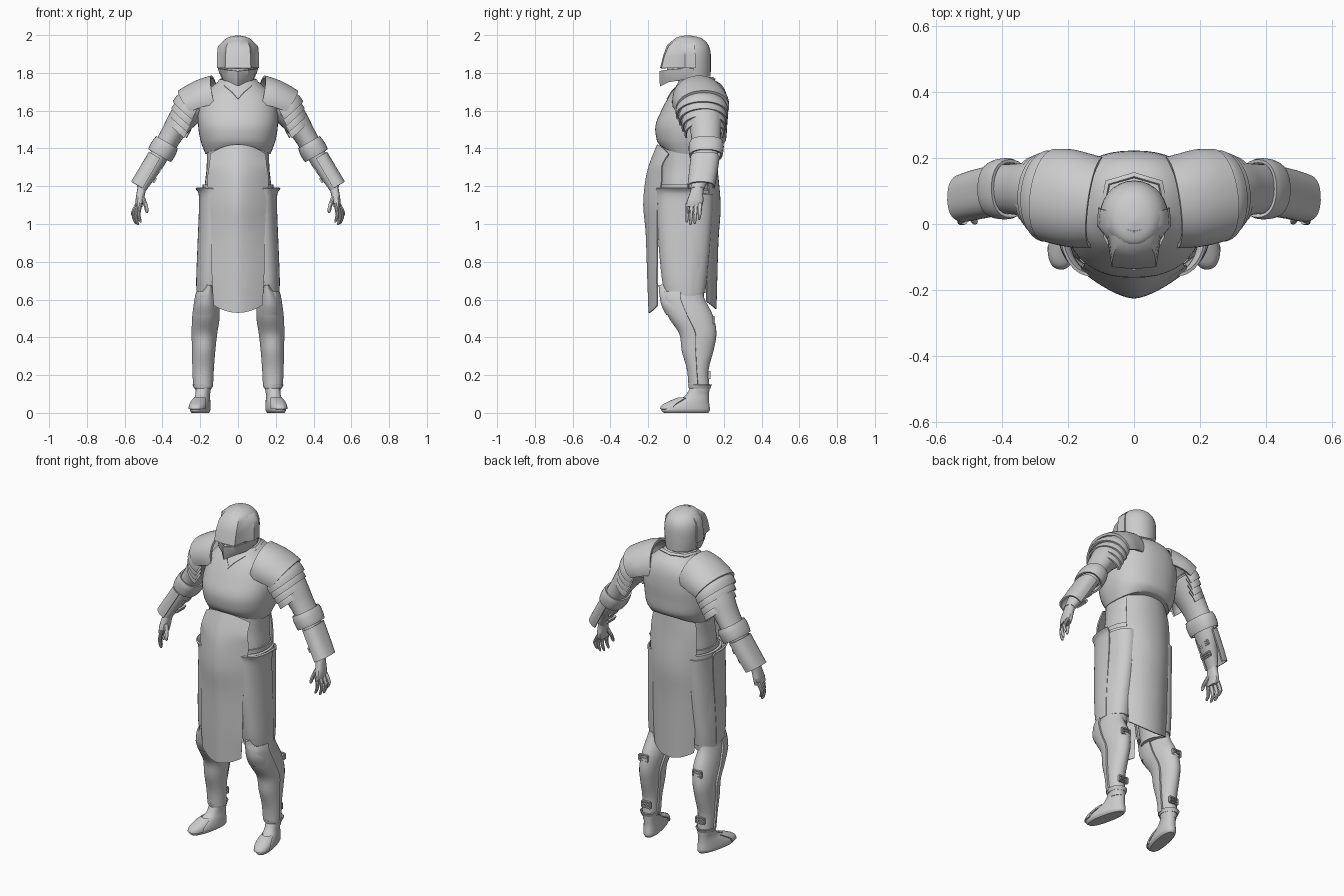
import bpy, bmesh, math
from mathutils import Vector, Matrix


def spline(rows, t):
    """Catmull-Rom point at parameter t through equal-length tuples."""
    i = min(int(t), len(rows) - 2)
    f = t - i
    p = [rows[max(0, min(len(rows) - 1, i + k))] for k in (-1, 0, 1, 2)]
    return [0.5 * (2 * b + (c - a) * f + (2 * a - 5 * b + 4 * c - d) * f * f
            + (3 * b - a - 3 * c + d) * f ** 3) for a, b, c, d in zip(*p)]


def dense(rows, sub):
    return [spline(rows, i / sub) for i in range((len(rows) - 1) * sub + 1)]


def finish(name, bm, thick=0, mirror=False, angle=35):
    bmesh.ops.recalc_face_normals(bm, faces=bm.faces[:])
    me = bpy.data.meshes.new(name)
    bm.to_mesh(me)
    bm.free()
    ob = bpy.data.objects.new(name, me)
    bpy.context.collection.objects.link(ob)
    if mirror:
        ob.modifiers.new("mirror", 'MIRROR')
    if thick:
        m = ob.modifiers.new("solid", 'SOLIDIFY')
        m.thickness, m.offset = thick, 0
    bpy.ops.object.select_all(action='DESELECT')
    ob.select_set(True)
    bpy.context.view_layer.objects.active = ob
    bpy.ops.object.convert(target='MESH')
    bpy.ops.object.shade_smooth_by_angle(angle=math.radians(angle))
    return ob


def grid(bm, rows, closed=False, cap=False):
    vs = [[bm.verts.new(p) for p in r] for r in rows]
    n = len(rows[0])
    for a, b in zip(vs, vs[1:]):
        for j in range(n if closed else n - 1):
            k = (j + 1) % n
            bm.faces.new((a[j], a[k], b[k], b[j]))
    if cap:
        bm.faces.new(vs[0])
        bm.faces.new(vs[-1])


def loft(name, rings, n=28, arc=None, thick=0, mirror=True, sub=4, p=2.0, arch=0, yaw=None):
    """Rings are x, y, z, radius across, radius in depth, tilt about y (degrees)."""
    rows = []
    for ri, (x, y, z, ru, rv, tilt) in enumerate(dense([tuple(r) + (0,) * (6 - len(r)) for r in rings], sub)):
        t = math.radians(tilt)
        row = []
        for j in range(n if not arc else n + 1):
            a = math.tau * j / n if not arc else math.radians(arc[0] + (arc[1] - arc[0]) * j / n)
            c, s = math.cos(a), math.sin(a)
            u = ru * math.copysign(abs(c) ** (2 / p), c)
            v = rv * math.copysign(abs(s) ** (2 / p), s)
            lift = arch * s * s * max(0, 1 - ri / sub)
            row.append(Vector((x + u * math.cos(t), y + v, z + u * math.sin(t) + lift)))
        rows.append(row)
    bm = bmesh.new()
    grid(bm, rows, not arc, not arc and not thick)
    if yaw:
        bmesh.ops.rotate(bm, verts=bm.verts[:], cent=yaw[:3], matrix=Matrix.Rotation(math.radians(yaw[3]), 3, 'Z'))
    return finish(name, bm, thick, mirror)


def half_sheet(name, rows, thick=0.008, angle=25):
    """Rows of points from the middle outwards, mirrored across x."""
    bm = bmesh.new()
    grid(bm, rows)
    return finish(name, bm, thick, True, angle)


def box_ring(name, loc, rot, size):
    """Small buckle frame."""
    bm = bmesh.new()
    w, d, h, t = *size, 0.007
    for cx, cz, sx, sz in ((0, h / 2, w, t), (0, -h / 2, w, t), (w / 2, 0, t, h), (-w / 2, 0, t, h), (0, 0, w, t)):
        M = Matrix.Translation((cx, 0, cz)) @ Matrix.Diagonal((sx, d, sz, 1))
        bmesh.ops.create_cube(bm, size=1, matrix=M)
    M = Matrix.Translation(loc) @ Matrix.Rotation(rot[1], 4, 'Y') @ Matrix.Rotation(rot[0], 4, 'Z')
    bmesh.ops.transform(bm, matrix=M, verts=bm.verts[:])
    finish(name, bm, 0, True)


# Helmet: skull, visor, chin guard, inner head
loft("helmet_skull", [(0, .03, 1.78, .092, .1), (0, .03, 1.84, .1, .102), (0, .03, 1.91, .101, .1),
     (0, .022, 1.955, .088, .092), (0, .012, 1.986, .056, .064), (0, .008, 1.999, .004, .005)], mirror=False)
half_sheet("helmet_visor", [
    [(0, -.134, 1.825), (.066, -.128, 1.825), (.078, -.045, 1.825), (.109, -.005, 1.825), (.106, .05, 1.825)],
    [(0, -.118, 1.89), (.064, -.112, 1.89), (.078, -.04, 1.89), (.109, -.005, 1.89), (.106, .05, 1.89)],
    [(0, -.098, 1.945), (.06, -.09, 1.94), (.076, -.03, 1.945), (.104, -.003, 1.94), (.1, .045, 1.94)],
    [(0, -.062, 1.975), (.045, -.054, 1.97), (.06, -.02, 1.971), (.078, 0, 1.965), (.077, .04, 1.965)],
    [(0, -.02, 1.994), (.02, -.016, 1.992), (.03, 0, 1.989), (.035, .01, 1.988), (.035, .03, 1.986)]], .006, 38)
half_sheet("helmet_chin_guard", [
    [(0, -.137, 1.81), (.05, -.114, 1.815), (.088, -.04, 1.822), (.103, .04, 1.825)],
    [(0, -.137, 1.77), (.048, -.107, 1.782), (.086, -.035, 1.793), (.096, .04, 1.8)],
    [(0, -.134, 1.73), (.042, -.09, 1.752), (.074, -.03, 1.762), (.082, .03, 1.775)]])
loft("head_and_neck", [(0, .04, 1.7, .075, .08), (0, .03, 1.77, .07, .075), (0, .0, 1.81, .078, .1),
     (0, .0, 1.86, .075, .09)], mirror=False)

# Breastplate, collar and waist
loft("breastplate", [(0, .025, 1.37, .172, .155), (0, .028, 1.44, .198, .182), (0, .028, 1.52, .211, .19),
     (0, .046, 1.6, .21, .177), (0, .064, 1.68, .185, .152), (0, .07, 1.735, .13, .12),
     (0, .055, 1.765, .09, .09)], n=44, mirror=False, p=2.3, arch=.04)
half_sheet("collar", [
    [(0, -.1, 1.66), (.03, -.08, 1.695), (.07, -.045, 1.728), (.103, .03, 1.755), (.085, .13, 1.765), (0, .155, 1.765)],
    [(0, -.09, 1.675), (.022, -.072, 1.706), (.058, -.036, 1.738), (.094, .03, 1.765), (.075, .12, 1.775), (0, .142, 1.775)]], .007, 50)
loft("waist", [(0, .01, 1.0, .15, .11), (0, .005, 1.12, .17, .14), (0, .005, 1.2, .176, .145),
     (0, .01, 1.3, .166, .14), (0, .015, 1.42, .165, .14)], n=36, mirror=False, p=2.4)
loft("belt", [(0, .005, 1.185, .183, .15), (0, .005, 1.21, .183, .15)], n=36, mirror=False, sub=1, p=2.4, thick=.008)


# Front and back tabards: z, y, half width, edge depth
def tabard(name, profile, sign, power):
    rows = []
    prof = dense(profile, 4)
    for i, (z, y, w, e) in enumerate(prof):
        top = max(0, 1 - i / 5)
        end = max(0, 1 - (len(prof) - 1 - i) / 4)
        rows.append([(w * k / 8, sign * (y - e * (k / 8) ** power),
                      z + (-.05 * top + .04 * end) * (k / 8) ** 2) for k in range(9)])
    half_sheet(name, rows, .007)


tabard("front_tabard", [(1.42, .15, .145, .06), (1.32, .19, .15, .065), (1.23, .212, .16, .085), (1.1, .223, .148, .075),
       (.95, .21, .14, .06), (.72, .202, .137, .05), (.53, .195, .127, .045)], -1, 1.55)
tabard("back_tabard", [(1.42, .155, .14, .05), (1.3, .163, .15, .05), (1.1, .18, .15, .06),
       (.9, .168, .145, .055), (.55, .158, .13, .05)], 1, 2.2)

# Pauldrons: main plate plus overlapping lames
loft("pauldron_main", [(.112, .077, 1.658, .124, .132, 78), (.16, .077, 1.65, .118, .138, 70),
     (.207, .08, 1.634, .112, .14, 62), (.252, .08, 1.614, .106, .135, 55)],
     arc=(-102, 102), thick=.014, p=2.1, yaw=(.2, .08, 1.6, 8))
for k in range(4):
    x, z, y = .258 + .013 * k, 1.59 - .034 * k, .084 + .004 * k
    ru, rv = .103 - .005 * k, .134 - .0105 * k
    loft(f"pauldron_lame_{k + 1}", [(x - .03, y, z + .045, ru - .016, rv - .014, 46), (x - .01, y, z + .015, ru - .001, rv - .001, 44),
         (x + .006, y, z - .012, ru, rv, 42)], arc=(-110, 110), thick=.01, sub=3, yaw=(.25, .08, 1.6, 4))

# Arms: sleeve, elbow cuff, forearm guard
loft("upper_arm", [(.4, .107, 1.39, .056, .074, 30), (.35, .105, 1.475, .06, .079, 33), (.3, .1, 1.55, .072, .09, 36),
     (.23, .09, 1.63, .085, .105, 45)])
loft("forearm", [(.512, .06, 1.185, .026, .036, 28), (.485, .075, 1.24, .036, .046, 30), (.44, .095, 1.32, .047, .062, 30),
     (.39, .107, 1.41, .05, .07, 31)])
loft("elbow_cuff", [(.415, .105, 1.362, .064, .082, 30), (.405, .106, 1.38, .067, .086, 30), (.388, .107, 1.41, .066, .088, 30),
     (.376, .108, 1.432, .061, .083, 30)], thick=.01, p=2.3)
loft("forearm_guard", [(.515, .079, 1.195, .054, .067, 30), (.479, .089, 1.257, .053, .07, 30), (.423, .101, 1.353, .052, .072, 30)],
     arc=(-98, 98), thick=.01, p=2.6)
for i, (x, y, z) in enumerate(((.415, .1, 1.285), (.443, .085, 1.23))):
    box_ring(f"forearm_buckle_{i}", (x - .002, y, z), (math.pi / 2, math.radians(-30)), (.07, .01, .022))

# Hands
loft("palm", [(.524, .042, 1.09, .017, .042, 12), (.522, .048, 1.12, .021, .044, 15), (.515, .055, 1.16, .023, .036, 22),
     (.508, .062, 1.195, .024, .033, 28)], n=16, p=2.5)
for i, (x, y, z) in enumerate(((.518, .004, 1.008), (.533, .024, .995), (.544, .046, 1.0), (.549, .07, 1.022))):
    yb = .01 + .022 * i
    loft(f"finger_{i + 1}", [(x - .004, y, z, .004, .004), (x, y, z + .01, .008, .008), (x + .008, (y + yb) / 2, (z + 1.1) / 2, .01, .01),
         (.516 + .005 * i, yb, 1.11, .012, .012)], n=10, sub=3)
loft("thumb", [(.482, .006, 1.058, .004, .004), (.483, .007, 1.068, .009, .009), (.489, .016, 1.1, .011, .011),
     (.508, .034, 1.145, .014, .016)], n=10, sub=3)

# Legs: thigh, outer thigh plates
thigh = [(.15, .0, .6, .066, .092), (.15, -.002, .68, .069, .103), (.138, .0, .82, .078, .12),
         (.12, .0, 1.0, .086, .132), (.108, .0, 1.18, .09, .138)]
loft("thigh", thigh)
outer = [(.147, -.002, .635, .068, .106), (.145, -.005, .72, .071, .119), (.134, -.005, .9, .075, .136),
         (.124, -.003, 1.08, .078, .147), (.124, -.002, 1.16, .08, .148), (.126, -.002, 1.19, .096, .152)]
loft("thigh_front_plate", outer, arc=(-150, 12), thick=.01, p=2.2)
loft("thigh_back_plate", [(x, y, z, ru - .004, rv - .006) for x, y, z, ru, rv in outer[:5]],
     arc=(5, 120), thick=.008, p=2.2)

# Lower legs: calf, greave shell, pointed knee guard
calf = [(.185, .072, .1, .037, .05), (.185, .073, .14, .043, .051), (.185, .067, .23, .047, .053),
        (.182, .066, .33, .052, .08), (.178, .067, .42, .058, .094), (.17, .03, .51, .063, .115),
        (.167, -.008, .6, .054, .108), (.162, -.01, .64, .05, .1)]
loft("calf", calf)
loft("greave", [(x, y, z, ru + .005, rv + .004) for x, y, z, ru, rv in calf[1:]], arc=(-185, -8), thick=.01, p=2.2)
loft("knee_guard", [(.169, -.02, .52, .058, .08), (.168, -.035, .57, .055, .09), (.162, -.045, .62, .042, .09),
     (.155, -.06, .65, .024, .078), (.152, -.07, .677, .01, .07)], arc=(-165, -15), thick=.01)
loft("ankle_cuff", [(.185, .072, .13, .044, .054), (.186, .074, .15, .052, .06)], sub=1, thick=.006)
for i, (y, z) in enumerate(((.148, .49), (.123, .2))):
    box_ring(f"leg_buckle_{i}", (.18, y, z), (0, 0), (.055, .012, .034))

# Feet: shoe and toe plate, turned slightly outwards
turn = (.186, .07, 0, 12)
loft("foot", [(.185, .0, 0, .036, .12), (.185, -.003, .014, .046, .131), (.185, .004, .034, .046, .123),
     (.185, .03, .06, .042, .093), (.185, .058, .09, .037, .064), (.185, .072, .13, .037, .052)], p=2.3, yaw=turn)
loft("toe_plate", [(.185, -.008, .02, .048, .13), (.185, -.004, .04, .047, .122), (.185, .018, .062, .042, .1),
     (.185, .04, .078, .032, .082)], arc=(-150, -30), thick=.008, p=2.4, yaw=turn)
